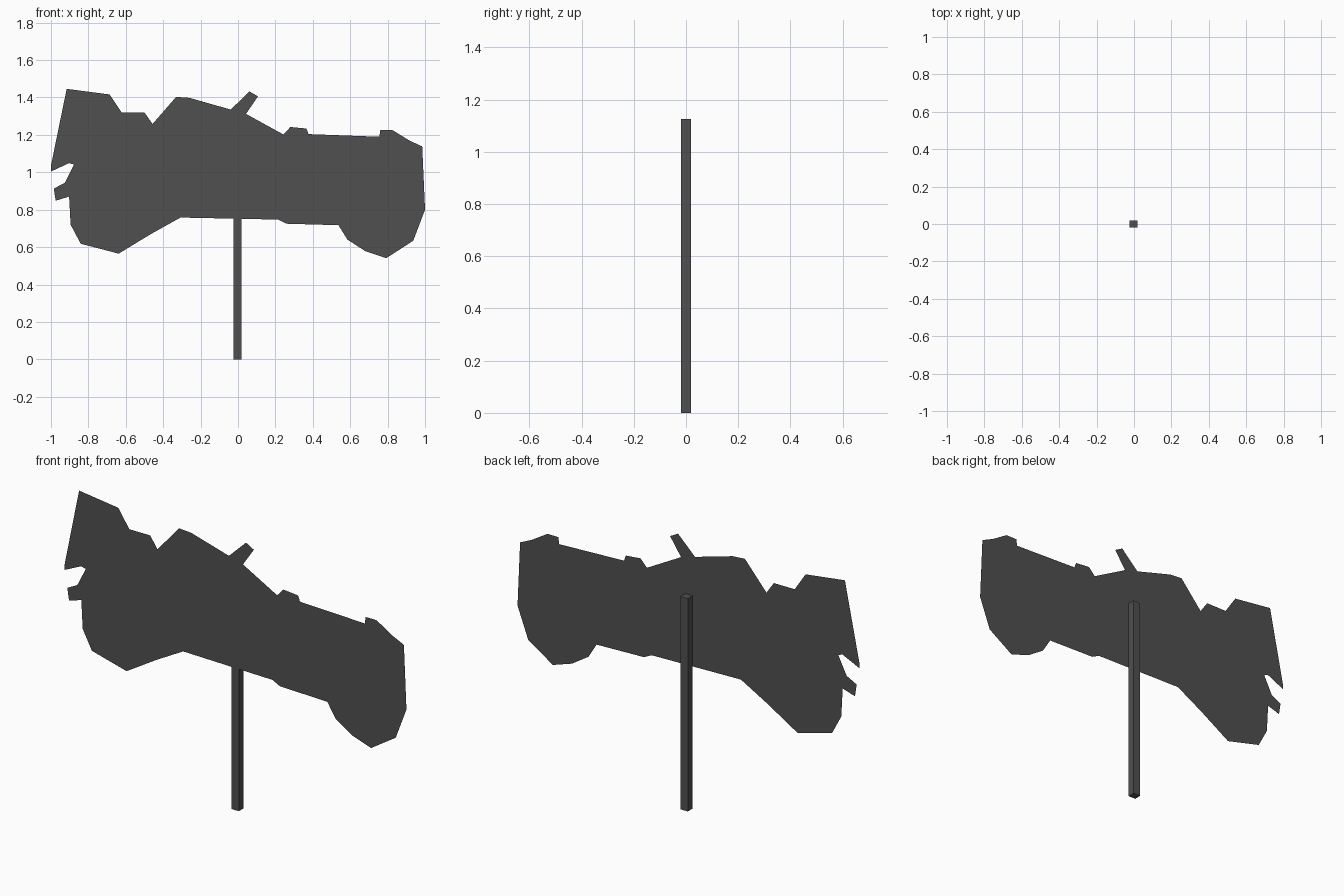
import bpy, bmesh

dark = bpy.data.materials.new("dark grey")
dark.diffuse_color = (0.08, 0.08, 0.08, 1)


def finish(name, bm):
    mesh = bpy.data.meshes.new(name)
    bm.to_mesh(mesh)
    bm.free()
    mesh.materials.append(dark)
    obj = bpy.data.objects.new(name, mesh)
    bpy.context.collection.objects.link(obj)


# Flat silhouette panel: outline (x, z), clockwise seen from the front
top_edge = [(-.916, 1.446), (-.686, 1.416), (-.622, 1.32), (-.50, 1.32), (-.457, 1.258),
            (-.331, 1.262), (-.331, 1.403), (-.26, 1.398), (-.182, 1.36), (-.104, 1.272),
            (.061, 1.432), (.107, 1.406), (.043, 1.312), (.243, 1.202), (.28, 1.242),
            (.366, 1.234), (.377, 1.204), (.756, 1.19), (.761, 1.226), (.825, 1.226),
            (.916, 1.17)]
right_edge = [(.985, 1.138), (.972, 1.025), (.953, .961), (.975, .929), (1.0, .80)]
bottom_edge = [(.937, .634), (.793, .541), (.681, .578), (.585, .64), (.537, .717),
               (.259, .725), (.216, .747), (-.307, .758), (-.462, .672), (-.638, .565),
               (-.841, .618)]
left_edge = [(-.895, .72), (-.903, .87), (-.975, .848), (-.985, .913), (-.788, 1.015),
             (-.903, 1.049), (-1.0, 1.004), (-1.0, 1.036), (-.90, 1.084), (-.927, 1.39)]
outline = top_edge + right_edge + bottom_edge + left_edge

bm = bmesh.new()
bm.faces.new([bm.verts.new((x, -0.02, z)) for x, z in reversed(outline)])
bmesh.ops.triangulate(bm, faces=bm.faces[:])
finish("silhouette_panel", bm)

# Square post standing behind the panel
bm = bmesh.new()
bmesh.ops.create_cube(bm, size=1)
bmesh.ops.scale(bm, vec=(0.043, 0.04, 1.126), verts=bm.verts)
bmesh.ops.translate(bm, vec=(-0.003, 0, 0.563), verts=bm.verts)
finish("post", bm)
